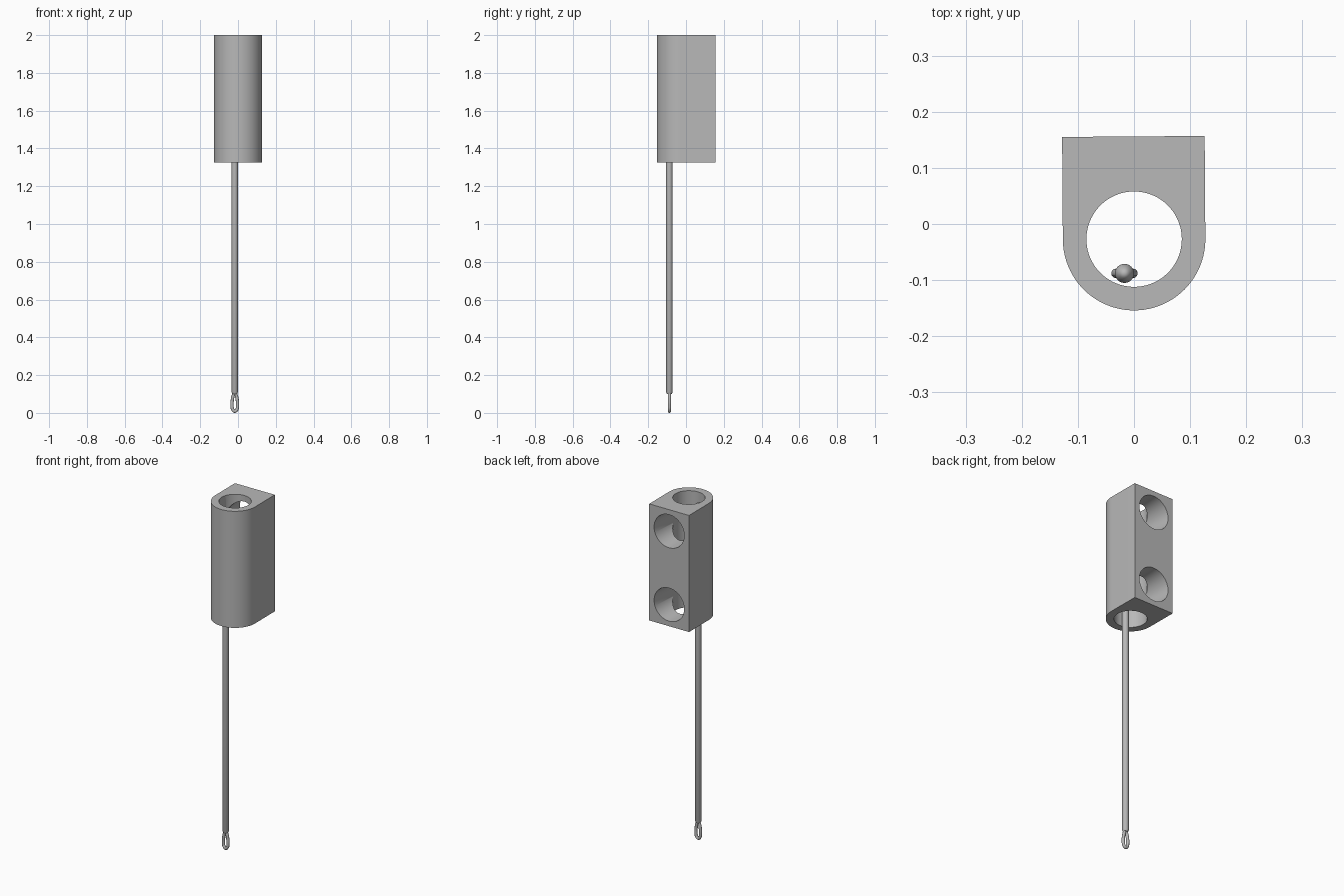
import bpy, bmesh, math
from mathutils import Matrix

cube = bpy.data.objects.get("Cube")
if cube:
    bpy.data.objects.remove(cube, do_unlink=True)

grey = bpy.data.materials.new("plain grey")
grey.use_nodes = True
colour = (0.48, 0.48, 0.48, 1)
grey.diffuse_color = colour
grey.node_tree.nodes["Principled BSDF"].inputs["Base Color"].default_value = colour

BASE, TOP = 1.325, 2.0
AXIS_Y = -0.027          # centre line of the long bore
HALF, BACK = 0.127, 0.156
BORE = 0.085
ROD = (-0.017, -0.088)


def add(name, bm):
    bmesh.ops.recalc_face_normals(bm, faces=bm.faces)
    mesh = bpy.data.meshes.new(name)
    bm.to_mesh(mesh)
    bm.free()
    mesh.materials.append(grey)
    obj = bpy.data.objects.new(name, mesh)
    bpy.context.collection.objects.link(obj)
    return obj


def smooth(obj, degrees=30):
    bpy.ops.object.select_all(action='DESELECT')
    obj.select_set(True)
    bpy.context.view_layer.objects.active = obj
    bpy.ops.object.shade_smooth_by_angle(angle=math.radians(degrees))


def cutter(name, r1, r2, depth, matrix):
    bm = bmesh.new()
    bmesh.ops.create_cone(bm, cap_ends=True, segments=96, radius1=r1, radius2=r2,
                          depth=depth, matrix=matrix)
    obj = add(name, bm)
    obj.hide_render = True
    return obj


# Block: flat back, half-round front, extruded upwards
steps = 48
arc = [math.pi + math.pi * i / steps for i in range(steps + 1)]
profile = [(HALF * math.cos(a), AXIS_Y + HALF * math.sin(a)) for a in arc]
profile += [(HALF, BACK), (-HALF, BACK)]
bm = bmesh.new()
face = bm.faces.new([bm.verts.new((x, y, BASE)) for x, y in profile])
top = bmesh.ops.extrude_face_region(bm, geom=[face])["geom"]
bmesh.ops.translate(bm, vec=(0, 0, TOP - BASE),
                    verts=[v for v in top if isinstance(v, bmesh.types.BMVert)])
block = add("holder_block", bm)

# Long bore and two tapered openings in the back
cutters = [cutter("bore_cutter", BORE, BORE, 1.0,
                  Matrix.Translation((0, AXIS_Y, (BASE + TOP) / 2)))]
depth = BACK - AXIS_Y + 0.01
for z in (1.45, 1.875):
    place = Matrix.Translation((0, AXIS_Y + depth / 2, z)) @ Matrix.Rotation(math.pi / 2, 4, 'X')
    cutters.append(cutter("back_hole_cutter", 0.0965, BORE - 0.0005, depth, place))
for c in cutters:
    mod = block.modifiers.new("cut", 'BOOLEAN')
    mod.object = c
    mod.operation = 'DIFFERENCE'
    mod.solver = 'EXACT'
bpy.context.view_layer.objects.active = block
for mod in list(block.modifiers):
    bpy.ops.object.modifier_apply(modifier=mod.name)
for c in cutters:
    bpy.data.objects.remove(c, do_unlink=True)
block.rotation_euler.z = math.radians(0.4)
smooth(block)

# Rod with a tapered tip, spun from its outline
outline = [(0, 0.1), (0.012, 0.1), (0.017, 0.11), (0.017, 1.925),
           (0.015, 1.935), (0.009, 1.948), (0, 1.955)]
bm = bmesh.new()
verts = [bm.verts.new((r, 0, z)) for r, z in outline]
edges = [bm.edges.new(pair) for pair in zip(verts, verts[1:])]
bmesh.ops.spin(bm, geom=verts + edges, cent=(0, 0, 0), axis=(0, 0, 1),
               angle=math.tau, steps=32)
bmesh.ops.remove_doubles(bm, verts=bm.verts, dist=0.0001)
rod = add("rod", bm)
rod.location = (*ROD, 0)
smooth(rod, 40)

# Wire eye at the lower end
side = [(0.01, 0.016), (0.0148, 0.04), (0.0135, 0.065), (0.007, 0.095)]
path = [(0, 0.0085)] + side + [(0, 0.108)] + [(-x, z) for x, z in reversed(side)]
curve = bpy.data.curves.new("wire_eye", 'CURVE')
curve.dimensions = '3D'
curve.bevel_depth = 0.0085
curve.bevel_resolution = 4
curve.resolution_u = 8
spline = curve.splines.new('BEZIER')
spline.bezier_points.add(len(path) - 1)
for point, (x, z) in zip(spline.bezier_points, path):
    point.co = (x, 0, z)
    point.handle_left_type = point.handle_right_type = 'AUTO'
spline.use_cyclic_u = True
curve.materials.append(grey)
eye = bpy.data.objects.new("wire_eye", curve)
bpy.context.collection.objects.link(eye)
eye.location = (*ROD, 0)
